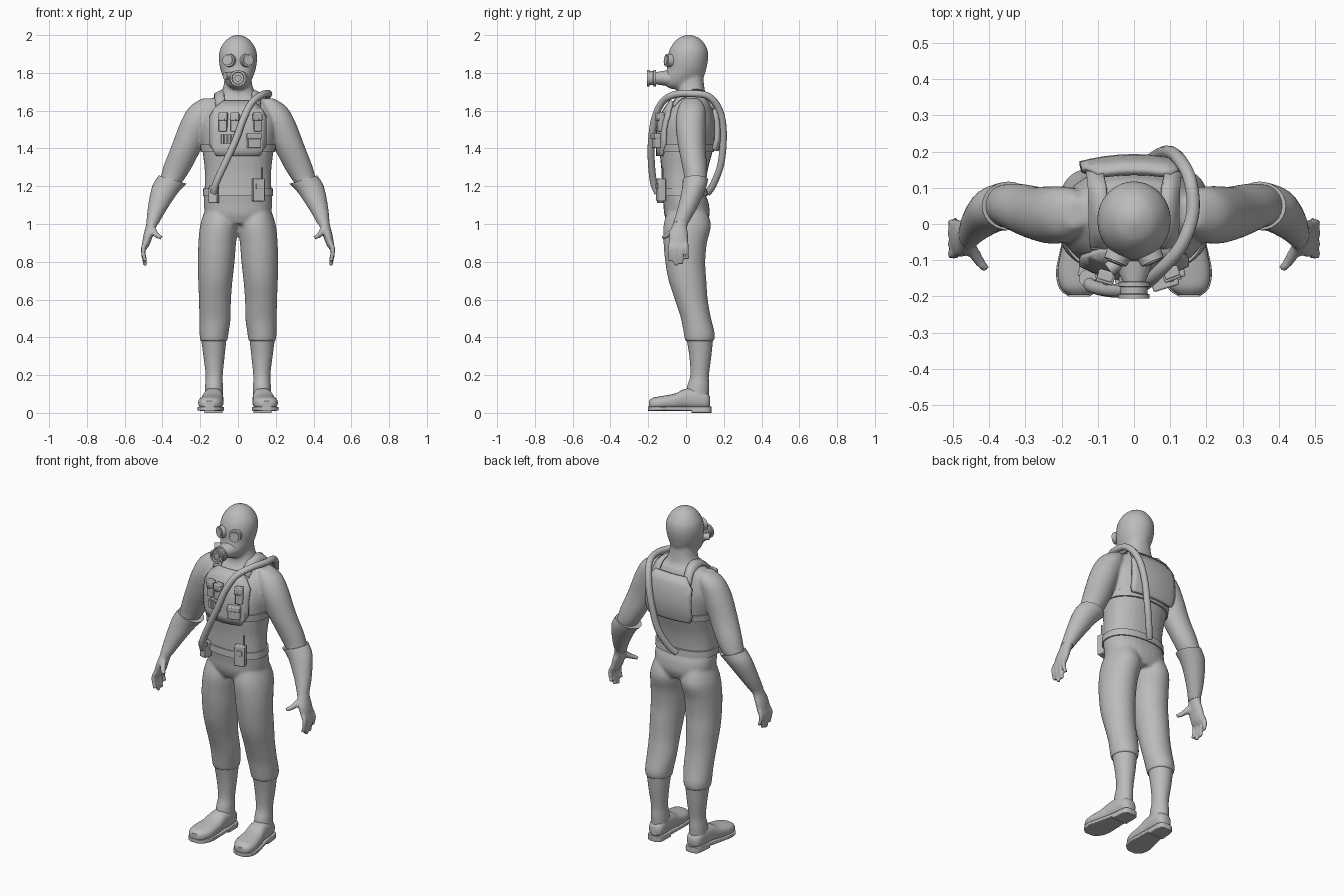
import bpy, bmesh, math
from mathutils import Vector

if "Cube" in bpy.data.objects:
    bpy.data.objects.remove(bpy.data.objects["Cube"])

GREY = bpy.data.materials.new("plain grey")
GREY.use_nodes = True
GREY.diffuse_color = (0.5, 0.5, 0.5, 1)
GREY.node_tree.nodes["Principled BSDF"].inputs["Base Color"].default_value = GREY.diffuse_color


def smooth_path(stations, steps):
    """Catmull-Rom interpolation of tuples of any length."""
    pts = [Vector(p) for p in stations]
    out = []
    for i in range(len(pts) - 1):
        a, b, c, d = pts[max(i - 1, 0)], pts[i], pts[i + 1], pts[min(i + 2, len(pts) - 1)]
        for k in range(steps):
            t = k / steps
            out.append(b + (c - a) * (t / 2) + (a * 2 - b * 5 + c * 4 - d) * (t * t / 2)
                       + (b * 3 - a - c * 3 + d) * (t ** 3 / 2))
    return out + [pts[-1]]


def finish(name, bm, angle=40):
    bmesh.ops.recalc_face_normals(bm, faces=bm.faces[:])
    mesh = bpy.data.meshes.new(name)
    bm.to_mesh(mesh)
    bm.free()
    mesh.materials.append(GREY)
    obj = bpy.data.objects.new(name, mesh)
    bpy.context.collection.objects.link(obj)
    bpy.ops.object.select_all(action="DESELECT")
    obj.select_set(True)
    bpy.context.view_layer.objects.active = obj
    bpy.ops.object.shade_smooth_by_angle(angle=math.radians(angle))
    return obj


def loft(name, stations, axis="z", steps=4, n=28, power=2.0, side=1, tilt=0.0):
    """Skin of rounded rings; a station is centre x, y, z and two radii."""
    bm = bmesh.new()
    rings = []
    for x, y, z, r1, r2 in smooth_path(stations, steps):
        ring = []
        for i in range(n):
            c, s = math.cos(math.tau * i / n), math.sin(math.tau * i / n)
            u = math.copysign(abs(c) ** (2 / power), c) * r1
            v = math.copysign(abs(s) ** (2 / power), s) * r2
            co = (x + u, y + v, z + tilt * u) if axis == "z" else (x + u, y, z + v)
            ring.append(bm.verts.new((co[0] * side, co[1], co[2])))
        rings.append(ring)
    for a, b in zip(rings, rings[1:]):
        for i in range(n):
            bm.faces.new((a[i], a[(i + 1) % n], b[(i + 1) % n], b[i]))
    bm.faces.new(rings[0])
    bm.faces.new(rings[-1])
    return finish(name, bm)


def tube(name, points, radius, tip=1.0, steps=6, side=1):
    """Round tube along a smoothed path, converted to a mesh."""
    curve = bpy.data.curves.new(name, "CURVE")
    curve.dimensions = "3D"
    curve.bevel_depth, curve.bevel_resolution, curve.use_fill_caps = radius, 4, True
    path = smooth_path(points, steps)
    spline = curve.splines.new("POLY")
    spline.points.add(len(path) - 1)
    for i, (p, co) in enumerate(zip(spline.points, path)):
        p.co = (co.x * side, co.y, co.z, 1)
        p.radius = 1 + (tip - 1) * i / (len(path) - 1)
    temp = bpy.data.objects.new(name, curve)
    bpy.context.collection.objects.link(temp)
    bpy.context.view_layer.update()
    bm = bmesh.new()
    bm.from_mesh(temp.evaluated_get(bpy.context.evaluated_depsgraph_get()).to_mesh())
    bpy.data.objects.remove(temp)
    bmesh.ops.remove_doubles(bm, verts=bm.verts[:], dist=0.0001)
    return finish(name, bm, 60)


def box(name, centre, size, bevel=0.005, turn=0.0):
    bm = bmesh.new()
    bmesh.ops.create_cube(bm, size=1)
    bmesh.ops.scale(bm, vec=size, verts=bm.verts[:])
    obj = finish(name, bm, 30)
    obj.location, obj.rotation_euler.z = centre, turn
    mod = obj.modifiers.new("bevel", "BEVEL")
    mod.width, mod.segments = bevel, 2
    return obj


def disc(name, centre, radius, depth, direction, top=1.0):
    bm = bmesh.new()
    bmesh.ops.create_cone(bm, cap_ends=True, segments=28, radius1=radius, radius2=radius * top, depth=depth)
    obj = finish(name, bm, 35)
    obj.location = centre
    obj.rotation_euler = Vector(direction).to_track_quat("Z", "Y").to_euler()
    return obj


def panel(name, half, depth_at, thick):
    """Mirrored outline in x and z, bent to a body surface."""
    bm = bmesh.new()
    outline = half + [(-x, z) for x, z in reversed(half)]
    bm.faces.new([bm.verts.new((x, 0, z)) for x, z in outline])
    cuts = [((i * 0.04, 0, 0), (1, 0, 0)) for i in range(-3, 4)]
    cuts += [((0, 0, 1.4 + i * 0.05), (0, 0, 1)) for i in range(5)]
    for co, no in cuts:
        bmesh.ops.bisect_plane(bm, geom=bm.verts[:] + bm.edges[:] + bm.faces[:], plane_co=co, plane_no=no)
    for v in bm.verts:
        v.co.y = depth_at(v.co.x, v.co.z)
    obj = finish(name, bm, 25)
    mod = obj.modifiers.new("thickness", "SOLIDIFY")
    mod.thickness, mod.offset = thick, 0
    return obj


# Body: torso, head and limbs fused into one smooth skin
parts = [
    loft("torso", [(0, .005, 1.0, .13, .10), (0, .005, 1.05, .172, .12), (0, 0, 1.11, .181, .12),
                   (0, -.012, 1.17, .178, .115), (0, -.008, 1.28, .176, .122), (0, .002, 1.4, .19, .142),
                   (0, .012, 1.52, .205, .143), (0, .02, 1.6, .185, .122), (0, .035, 1.66, .14, .09),
                   (0, .03, 1.69, .095, .075), (0, .025, 1.74, .075, .07), (0, .025, 1.82, .07, .065)], power=2.3),
    loft("head", [(0, -.04, 1.715, .03, .04), (0, -.035, 1.735, .055, .078), (0, -.015, 1.77, .076, .104),
                  (0, .003, 1.82, .094, .104), (0, .01, 1.88, .102, .108), (0, .014, 1.93, .093, .098),
                  (0, .015, 1.975, .062, .067), (0, .015, 1.995, .03, .032), (0, .015, 2.003, .005, .005)]),
]
for s in (1, -1):
    parts.append(loft("leg", [(.095, .005, 1.1, .07, .09), (.099, .007, 1.0, .1, .125), (.11, -.004, .9, .1, .115),
                              (.115, -.004, .8, .097, .106), (.12, .008, .7, .091, .1), (.122, .028, .6, .085, .087),
                              (.122, .053, .5, .083, .08), (.127, .07, .42, .077, .082),
                              (.128, .072, .38, .072, .077)], side=s))
    parts.append(loft("arm", [(.16, .03, 1.665, .03, .04), (.185, .03, 1.62, .072, .07), (.22, .025, 1.54, .084, .08),
                              (.267, .03, 1.42, .083, .073), (.316, .045, 1.31, .077, .066), (.348, .05, 1.24, .066, .06),
                              (.388, .04, 1.18, .06, .057), (.43, .005, 1.08, .043, .047), (.456, -.03, 1.0, .03, .04),
                              (.475, -.04, .94, .026, .052), (.488, -.04, .89, .02, .05), (.492, -.04, .87, .012, .04)],
                      side=s))
    # Four fingers fanned across the palm, then the thumb
    for i in range(4):
        y, drop = -.08 + i * .027, (.075, .097, .09, .062)[i]
        parts.append(tube("finger", [(.488, y, .9), (.503, y - .004 + i * .002, .865), (.491, y - .006 + i * .004, .875 - drop)],
                          .0145, .75, side=s))
    parts.append(tube("thumb", [(.462, -.045, .985), (.438, -.085, .95), (.424, -.107, .937), (.407, -.125, .928)],
                      .019, .65, side=s))
bpy.ops.object.select_all(action="DESELECT")
for p in parts:
    p.select_set(True)
bpy.context.view_layer.objects.active = parts[0]
bpy.ops.object.join()
body = parts[0]
body.name = "body"
remesh = body.modifiers.new("fuse", "REMESH")
remesh.mode, remesh.voxel_size, remesh.use_smooth_shade = "VOXEL", 0.0085, True
relax = body.modifiers.new("relax", "SMOOTH")
relax.factor, relax.iterations = 0.5, 5

# Gauntlets and boots
for s, label in ((1, "left"), (-1, "right")):
    loft(label + "_gauntlet", [(.346, .05, 1.235, .073, .067), (.388, .04, 1.18, .066, .062),
                               (.43, .005, 1.08, .046, .05), (.454, -.028, 1.005, .03, .04)], side=s, tilt=.3)
    loft(label + "_boot_shaft", [(.128, .073, .392, .067, .07), (.127, .076, .3, .056, .058), (.126, .072, .2, .045, .049),
                                 (.127, .064, .14, .047, .058), (.127, .058, .07, .048, .062)], side=s)
    loft(label + "_boot_foot", [(.125, .128, .06, .022, .025), (.126, .11, .065, .042, .043), (.128, .06, .075, .05, .057),
                                (.132, -.005, .074, .054, .053), (.138, -.06, .06, .061, .042),
                                (.145, -.13, .053, .066, .036), (.15, -.175, .049, .053, .031),
                                (.152, -.196, .045, .028, .018)], axis="y", power=2.5, side=s)
    sole = [(.125, .134, .022, .022, .011), (.126, .115, .022, .045, .011), (.129, .03, .022, .051, .011),
            (.138, -.06, .022, .063, .011), (.145, -.13, .022, .07, .011), (.15, -.178, .022, .056, .011),
            (.152, -.2, .022, .028, .011)]
    loft(label + "_sole", sole, axis="y", power=8, side=s)
    loft(label + "_heel", [(x, y, .012, r, .012) for x, y, z, r, h in sole[:3]], axis="y", power=8, side=s)

# Gas mask: muzzle, filter and eyepieces
loft("mask_filter", [(0, -.08, 1.772, .058, .045), (0, -.135, 1.772, .042, .036), (0, -.158, 1.772, .032, .032),
                     (0, -.16, 1.772, .043, .043), (0, -.172, 1.772, .043, .043), (0, -.174, 1.772, .037, .037),
                     (0, -.192, 1.772, .037, .037), (0, -.194, 1.772, .043, .043), (0, -.206, 1.772, .043, .043),
                     (0, -.206, 1.772, .032, .032), (0, -.196, 1.772, .03, .03)], axis="y", steps=1)
disc("filter_cap", (0, -.199, 1.772), .018, .012, (0, -1, 0))
disc("mask_valve", (-.055, -.115, 1.785), .02, .035, (-.8, -.6, 0))
for s in (1, -1):
    disc("eyepiece_rim", (s * .046, -.092, 1.866), .036, .028, (s * .42, -1, .08), .92)
    disc("eyepiece_lens", (s * .049, -.1, 1.867), .028, .018, (s * .42, -1, .08), .85)


# Chest and back plates with straps
def chest(x, z):
    return -.151 + 1.9 * x * x + 2.4 * max(z - 1.48, 0) ** 2


def back(x, z):
    return .182 - .9 * x * x - 2.2 * max(z - 1.52, 0) ** 2 - .3 * max(1.45 - z, 0)


panel("chest_plate", [(.075, 1.65), (.115, 1.62), (.148, 1.57), (.148, 1.42), (.112, 1.36)], chest, .016)
panel("back_plate", [(.1, 1.65), (.145, 1.59), (.148, 1.42), (.135, 1.39)], back, .022)
for s in (1, -1):
    bm = bmesh.new()
    path = smooth_path([(.095, -.07, 1.635), (.1, -.03, 1.68), (.102, .04, 1.703), (.104, .11, 1.685), (.11, .15, 1.62)], 3)
    rows = [[bm.verts.new((s * (p.x + w), p.y, p.z - w * .5)) for w in (-.024, .024)] for p in path]
    for a, b in zip(rows, rows[1:]):
        bm.faces.new((a[0], a[1], b[1], b[0]))
    strap = finish("shoulder_strap", bm)
    strap.modifiers.new("thickness", "SOLIDIFY").thickness = .012
loft("rib_strap", [(0, .002, 1.38, .196, .147), (0, .003, 1.42, .2, .15)], steps=1, n=48, power=2.3)
loft("belt", [(0, -.01, 1.148, .186, .124), (0, -.01, 1.188, .184, .122)], steps=1, n=48, power=2.3)

# Pouches, cartridges and belt gear
for x in (-.078, -.018, .103):
    y, turn = chest(x, 1.54), math.atan(3.8 * x)
    box("chest_pouch", (x, y - .012, 1.54), (.044, .03, .1), turn=turn)
    box("pouch_flap", (x, y - .019, 1.568), (.048, .03, .04), turn=turn)
    box("pouch_clasp", (x, y - .034, 1.552), (.014, .008, .014), .002, turn)
box("lower_pouch", (.085, chest(.085, 1.44) - .018, 1.44), (.07, .035, .075), turn=.3)
box("lower_flap", (.085, chest(.085, 1.44) - .023, 1.465), (.075, .036, .03), turn=.3)
for i in range(5):
    x = -.082 + i * .018
    disc("cartridge", (x, chest(x, 1.45) - .012, 1.45), .007, .045, (0, 0, 1))
box("hose_valve", (-.128, -.125, 1.155), (.045, .05, .09), turn=-.3)
disc("valve_collar", (-.128, -.15, 1.195), .024, .022, (0, 0, 1))
box("radio", (.108, -.132, 1.18), (.062, .04, .12), turn=.25)
box("radio_face", (.113, -.153, 1.2), (.036, .008, .03), .002, .25)
disc("antenna", (.128, -.122, 1.265), .004, .07, (0, 0, 1))

# Air hose from belt valve over the left shoulder to the rear belt
tube("air_hose", [(-.128, -.15, 1.165), (-.115, -.172, 1.22), (-.06, -.184, 1.34), (-.01, -.182, 1.45), (.03, -.165, 1.56),
                  (.075, -.125, 1.645), (.13, -.06, 1.685), (.162, .03, 1.69), (.155, .12, 1.675), (.125, .178, 1.6),
                  (.095, .198, 1.48), (.06, .185, 1.32), (.015, .145, 1.21), (-.015, .115, 1.165)], .0185)
